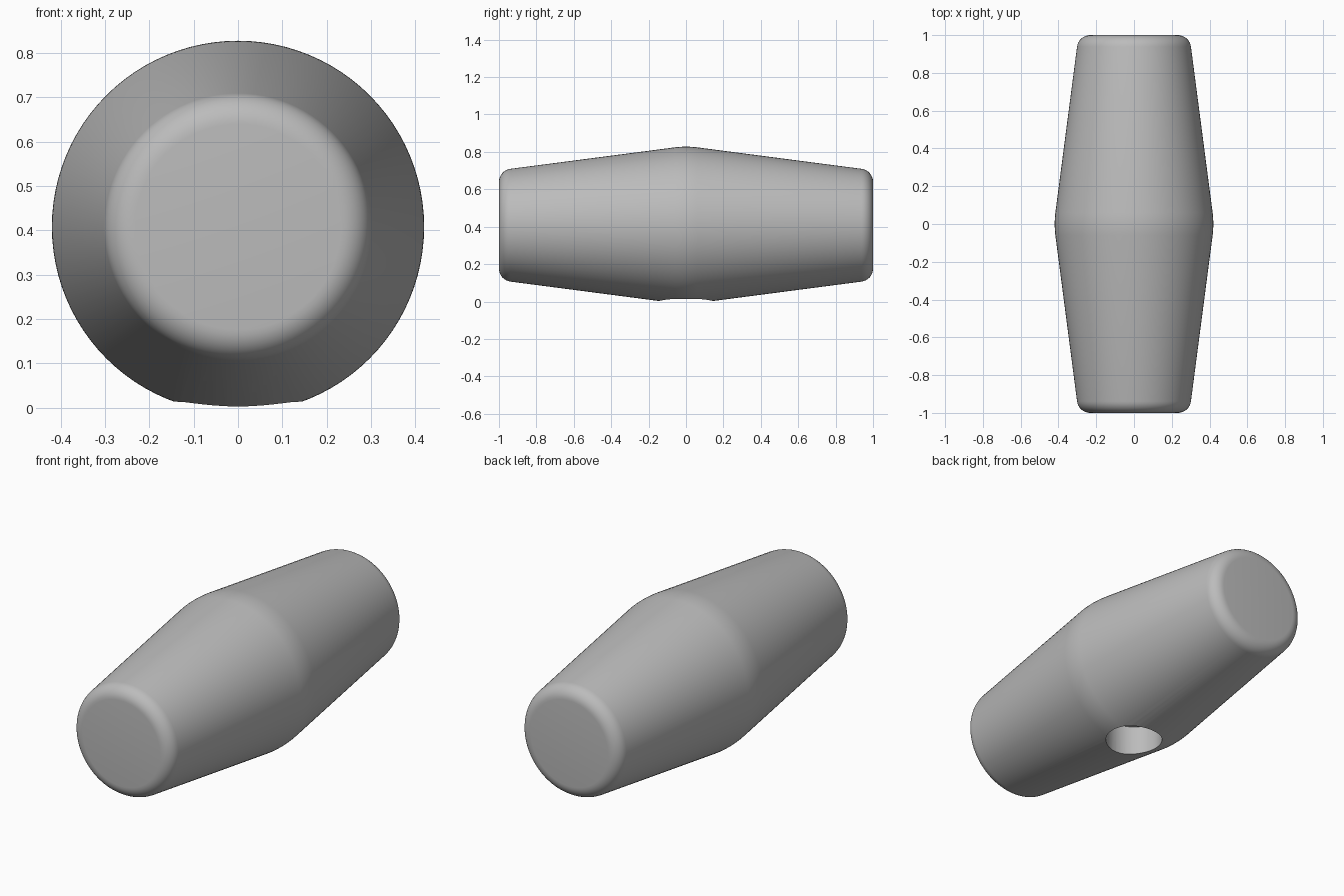
import bpy, bmesh, math
from mathutils import Matrix

cube = bpy.data.objects.get("Cube")
if cube:
    bpy.data.objects.remove(cube, do_unlink=True)

AXIS_Z = 0.408
SEGMENTS = 96

grey = bpy.data.materials.new("plain grey")
grey.use_nodes = True
grey.diffuse_color = (0.5, 0.5, 0.5, 1)
grey.node_tree.nodes["Principled BSDF"].inputs["Base Color"].default_value = (0.5, 0.5, 0.5, 1)


def add_object(name, bm):
    bmesh.ops.recalc_face_normals(bm, faces=bm.faces)
    mesh = bpy.data.meshes.new(name)
    bm.to_mesh(mesh)
    bm.free()
    mesh.materials.append(grey)
    obj = bpy.data.objects.new(name, mesh)
    bpy.context.collection.objects.link(obj)
    return obj


# Half profile (distance along y, radius): blended crown, straight taper, rounded end
slope, fillet, end_radius = 0.123, 0.07, 0.302
blend = 0.06
tip = 0.42 + slope * blend / 2
half = [(blend * t, tip - slope * blend * (1 + t * t) / 2) for t in (0.25, 0.5, 0.75, 1)]
lean = math.atan(slope)
for i in range(9):
    a = lean + (math.pi / 2 - lean) * (1 - i / 8)
    half.append((1 - fillet + fillet * math.cos(a), end_radius - fillet + fillet * math.sin(a)))
# The fillet starts tangent to the taper and finishes on the flat cap
half[4:] = sorted(half[4:])
arc = [(1 - fillet + fillet * math.sin(lean + (math.pi / 2 - lean) * i / 8),
        end_radius - fillet + fillet * math.cos(lean + (math.pi / 2 - lean) * i / 8))
       for i in range(9)]
half = half[:4] + arc
profile = [(-y, r) for y, r in reversed(half)] + [(0, 0.42)] + half

# Handle body: rings around the y axis, closed by flat caps
bm = bmesh.new()
rings = []
for y, r in profile:
    rings.append([bm.verts.new((r * math.sin(2 * math.pi * k / SEGMENTS), y,
                                AXIS_Z + r * math.cos(2 * math.pi * k / SEGMENTS)))
                  for k in range(SEGMENTS)])
for a, b in zip(rings, rings[1:]):
    for k in range(SEGMENTS):
        n = (k + 1) % SEGMENTS
        bm.faces.new((a[k], a[n], b[n], b[k]))
bm.faces.new(rings[0])
bm.faces.new(rings[-1])
body = add_object("handle_body", bm)

# Round blind hole in the underside
floor_z, bottom_z = 0.17, -0.2
bm = bmesh.new()
bmesh.ops.create_cone(bm, cap_ends=True, segments=64, radius1=0.145, radius2=0.145,
                      depth=floor_z - bottom_z,
                      matrix=Matrix.Translation((0, 0, (floor_z + bottom_z) / 2)))
cutter = add_object("hole_cutter", bm)
cutter.hide_render = True

bpy.ops.object.select_all(action='DESELECT')
bpy.context.view_layer.objects.active = body
body.select_set(True)
cut = body.modifiers.new("hole", 'BOOLEAN')
cut.operation = 'DIFFERENCE'
cut.solver = 'EXACT'
cut.object = cutter
bpy.ops.object.modifier_apply(modifier=cut.name)
bpy.data.objects.remove(cutter, do_unlink=True)
bpy.ops.object.shade_smooth_by_angle(angle=math.radians(30))
